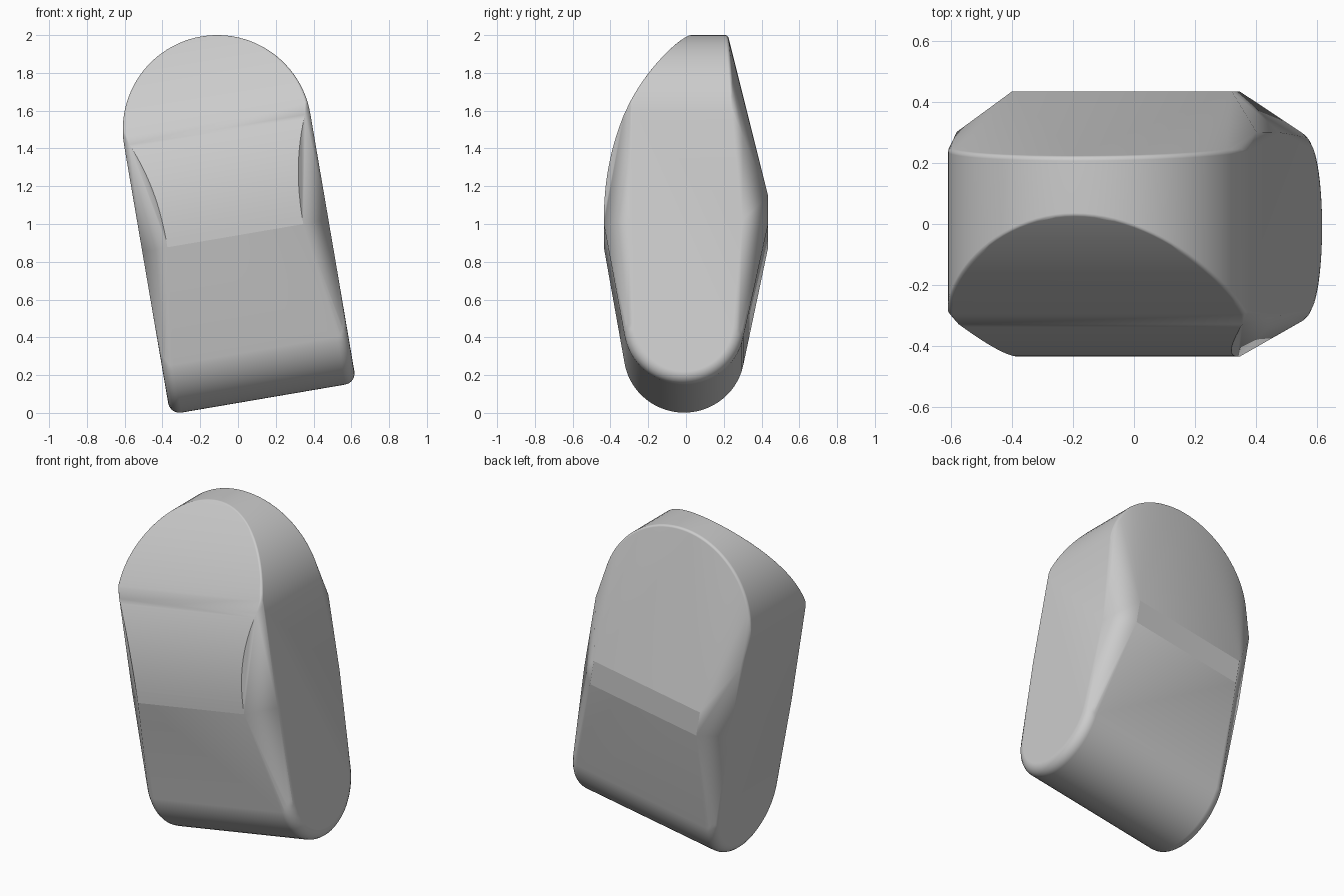
import bpy, bmesh
from math import radians, sin, cos, pi
from mathutils import Vector, Matrix

cube = bpy.data.objects.get("Cube")
if cube:
    bpy.data.objects.remove(cube, do_unlink=True)

HALF_W = 0.5       # half width, also the radius of the rounded top
DEPTH = 0.435      # half depth at the widest line
CHAMFER = 0.8      # the corner chamfers lie where |x| + |y| equals this
LOW, HIGH = -0.57, -0.42   # lower and upper edge of the flat back band
FOOT_Z, FOOT_R = -1.125, 0.32
Y = Vector((0, 1, 0))
points = []


def front_y(z):
    """Depth of the curved front at a height above the widest line."""
    return 0.455 * ((z - LOW) / (HALF_W - LOW)) ** 2.3 - DEPTH


def rounded(corner, a, b, r, steps=5):
    """Add a quarter-round edge whose sharp corner would be at corner."""
    centre = corner - r * (a + b)
    for i in range(steps + 1):
        t = pi / 2 * i / steps
        points.append(centre + r * (a * cos(t) + b * sin(t)))


# Rounded top: rim edges around the half circle
for i in range(49):
    t = pi * i / 48
    out = Vector((cos(t), 0, sin(t)))
    rim = HALF_W * out
    front = max(front_y(rim.z), abs(rim.x) - CHAMFER)
    rounded(rim + Y * front, out, -Y, 0.016, 4)
    rounded(rim + Y * (0.26 - 0.035 * sin(t)), out, Y, 0.018, 4)

for side in (-1, 1):
    # Curved front panel, narrowing to the widest line
    for i in range(25):
        z = LOW * i / 24
        y = front_y(z)
        points.append(Vector((side * min(HALF_W, CHAMFER + y), y, z)))
    # Back panel edge, curving along the chamfer into the flat band
    for y, z in ((0.302, -0.12), (0.36, -0.26), (DEPTH, HIGH), (DEPTH, LOW)):
        points.append(Vector((side * (CHAMFER - y), y, z)))
    # Side wall edges beside the widest line
    for y in (-0.3, 0.3):
        points.append(Vector((side * HALF_W, y, LOW)))
    # Half-round foot with softened ends
    out = Vector((side, 0, 0))
    for i in range(33):
        t = pi * i / 32
        d = Vector((0, cos(t), -sin(t)))
        rounded(Vector((side * HALF_W, -0.01, FOOT_Z)) + d * FOOT_R, out, d, 0.06)

# Wrap the outline points in one closed body
bm = bmesh.new()
for p in points:
    bm.verts.new(p)
bmesh.ops.remove_doubles(bm, verts=bm.verts[:], dist=0.0005)
bmesh.ops.convex_hull(bm, input=bm.verts[:])
loose = [v for v in bm.verts if not v.link_faces]
bmesh.ops.delete(bm, geom=loose, context='VERTS')
bmesh.ops.dissolve_limit(bm, angle_limit=radians(0.3), verts=bm.verts[:], edges=bm.edges[:])
bmesh.ops.recalc_face_normals(bm, faces=bm.faces[:])

# Keep the crease lines across front and back crisp
for e in bm.edges:
    a, b = (v.co for v in e.verts)
    if min(abs(a.y), abs(b.y)) > DEPTH - 0.001 and abs(a.z - b.z) < 0.001:
        e.smooth = False

# Lean the body to one side
bm.transform(Matrix.Translation((-0.11, 0, 1.5)) @ Matrix.Rotation(radians(-9.7), 4, 'Y'))
mesh = bpy.data.meshes.new("tilted_block")
bm.to_mesh(mesh)
bm.free()
block = bpy.data.objects.new("tilted_block", mesh)
bpy.context.collection.objects.link(block)

# Plain light grey
grey = bpy.data.materials.new("light_grey")
grey.use_nodes = True
colour = (0.6, 0.6, 0.6, 1)
grey.diffuse_color = colour
grey.node_tree.nodes["Principled BSDF"].inputs["Base Color"].default_value = colour
mesh.materials.append(grey)

bpy.ops.object.select_all(action='DESELECT')
block.select_set(True)
bpy.context.view_layer.objects.active = block
bpy.ops.object.shade_smooth_by_angle(angle=radians(40))
weighted = block.modifiers.new("weighted_normals", 'WEIGHTED_NORMAL')
weighted.keep_sharp = True
